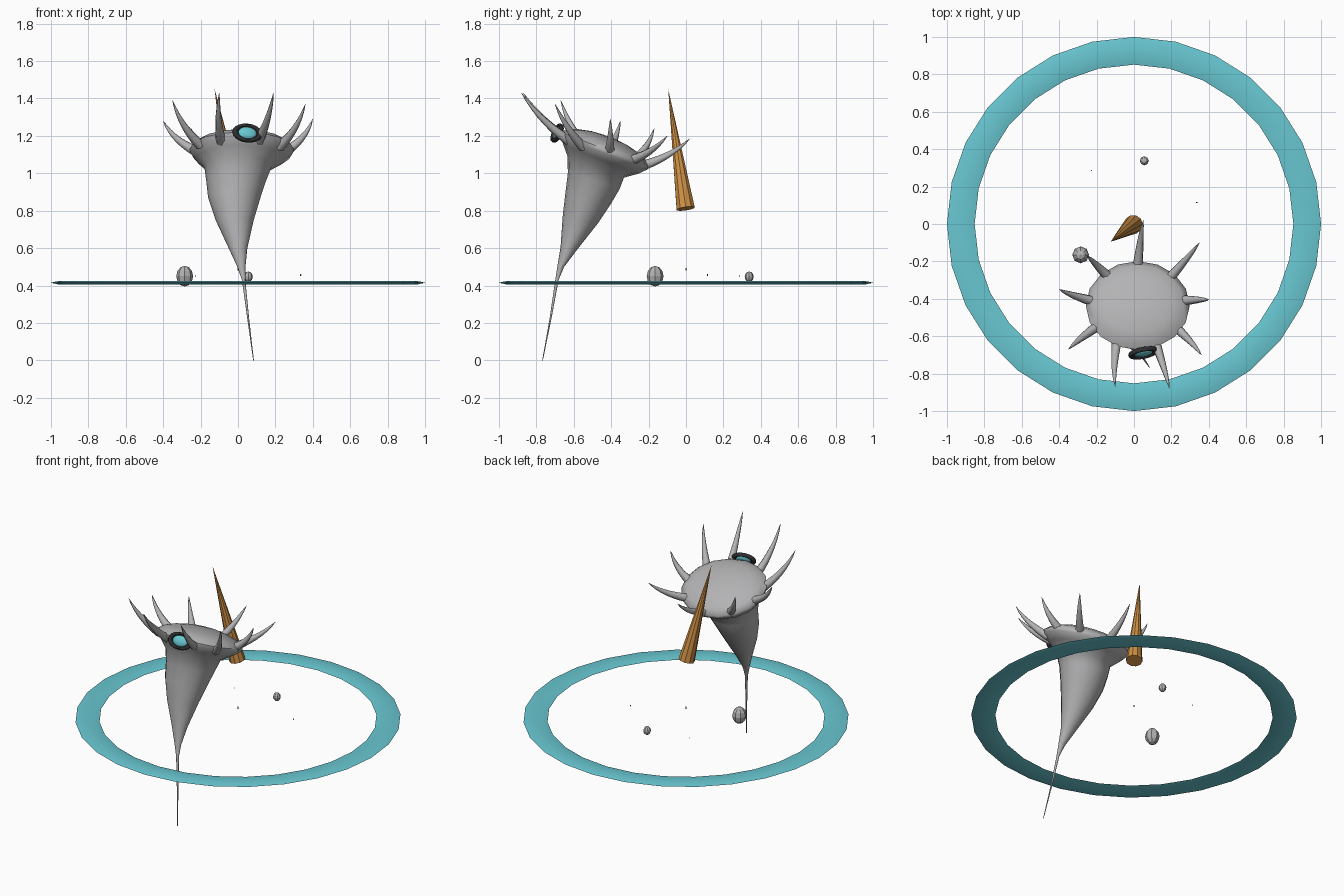
import bpy, bmesh, math
from mathutils import Vector, Matrix

if "Cube" in bpy.data.objects:
    bpy.data.objects.remove(bpy.data.objects["Cube"])


def material(name, rgb):
    m = bpy.data.materials.new(name)
    m.diffuse_color = (*rgb, 1)
    m.use_nodes = True
    m.node_tree.nodes["Principled BSDF"].inputs["Base Color"].default_value = m.diffuse_color
    return m


GREY = material("grey", (0.45, 0.45, 0.46))
TEAL = material("teal", (0.14, 0.57, 0.64))
AMBER = material("amber", (0.62, 0.28, 0.06))
DARK = material("charcoal", (0.025, 0.027, 0.03))


def make(name, bm, mat, smooth=None):
    bmesh.ops.recalc_face_normals(bm, faces=bm.faces)
    me = bpy.data.meshes.new(name)
    bm.to_mesh(me)
    bm.free()
    me.materials.append(mat)
    ob = bpy.data.objects.new(name, me)
    bpy.context.collection.objects.link(ob)
    if smooth:
        bpy.ops.object.select_all(action='DESELECT')
        bpy.context.view_layer.objects.active = ob
        ob.select_set(True)
        bpy.ops.object.shade_smooth_by_angle(angle=math.radians(smooth))
    return ob


def skin(loops, cap=True):
    """Join successive loops of points into one tube."""
    bm = bmesh.new()
    rows = [[bm.verts.new(p) for p in loop] for loop in loops]
    n = len(rows[0])
    for a, b in zip(rows, rows[1:]):
        for i in range(n):
            bm.faces.new((a[i], a[(i + 1) % n], b[(i + 1) % n], b[i]))
    if cap:
        bm.faces.new(rows[0])
        bm.faces.new(rows[-1])
    return bm


def ring(centre, u, v, n):
    return [Vector(centre) + u * math.cos(2 * math.pi * i / n)
            + v * math.sin(2 * math.pi * i / n) for i in range(n)]


def torus(major, minor_r, minor_z, segs, sides):
    loops = []
    for i in range(segs + 1):
        a = 2 * math.pi * i / segs
        out = Vector((math.cos(a), math.sin(a), 0))
        loops.append(ring(out * major, out * minor_r, Vector((0, 0, minor_z)), sides))
    bm = skin(loops, cap=False)
    bmesh.ops.remove_doubles(bm, verts=bm.verts, dist=1e-5)
    return bm


# Flat floating ring
bm = torus(0.926, 0.074, 0.01, 28, 6)
bmesh.ops.translate(bm, verts=bm.verts, vec=(0, 0, 0.415))
make("floor_ring", bm, TEAL, 30)

# Horn-shaped body: x, y, z, x radius, y radius, backward tilt in degrees
body = [
    (0.083, -0.767, 0.00, 0.002, 0.002, 0),
    (0.055, -0.725, 0.22, 0.005, 0.005, 0),
    (0.030, -0.690, 0.43, 0.009, 0.009, 0),
    (0.018, -0.670, 0.50, 0.022, 0.018, 3),
    (0.000, -0.625, 0.60, 0.050, 0.046, 6),
    (-0.018, -0.565, 0.75, 0.102, 0.096, 10),
    (-0.020, -0.522, 0.87, 0.140, 0.126, 14),
    (-0.010, -0.493, 0.96, 0.160, 0.145, 17),
    (0.000, -0.483, 1.035, 0.180, 0.162, 21),
    (0.012, -0.455, 1.075, 0.235, 0.215, 21),
    (0.020, -0.440, 1.11, 0.274, 0.250, 21),
    (0.020, -0.436, 1.13, 0.278, 0.254, 21),
    (0.020, -0.427, 1.156, 0.245, 0.222, 21),
    (0.020, -0.420, 1.175, 0.190, 0.172, 21),
    (0.020, -0.413, 1.190, 0.110, 0.100, 21),
    (0.020, -0.410, 1.195, 0.030, 0.030, 21),
]
loops = []
for x, y, z, rx, ry, tilt in body:
    t = math.radians(tilt)
    loops.append(ring((x, y, z), Vector((rx, 0, 0)),
                      Vector((0, math.cos(t), -math.sin(t))) * ry, 16))
make("horn_body", skin(loops), GREY, 60)

# Curved spikes around the crown: base, tip
spikes = [
    ((-0.23, -0.41, 1.12), (-0.40, -0.35, 1.28)),
    ((-0.20, -0.55, 1.15), (-0.35, -0.67, 1.39)),
    ((-0.09, -0.62, 1.17), (-0.10, -0.87, 1.43)),
    ((0.11, -0.62, 1.17), (0.19, -0.88, 1.43)),
    ((0.22, -0.55, 1.14), (0.36, -0.70, 1.37)),
    ((0.26, -0.41, 1.12), (0.40, -0.405, 1.29)),
    ((0.19, -0.29, 1.07), (0.35, -0.10, 1.20)),
    ((0.02, -0.23, 1.04), (0.05, 0.02, 1.185)),
    ((-0.14, -0.28, 1.07), (-0.25, -0.17, 1.24)),
]
for k, (b, t) in enumerate(spikes):
    b, t = Vector(b), Vector(t)
    out = Vector((b.x - 0.02, b.y + 0.44, 0)).normalized()
    mid = (b + t) / 2 + out * 0.035 - Vector((0, 0, 0.02))
    loops = []
    for j in range(8):
        s = j / 7
        p = b * (1 - s) ** 2 + mid * 2 * s * (1 - s) + t * s * s
        d = ((mid - b) * (1 - s) + (t - mid) * s).normalized()
        u = d.cross(Vector((-out.y, out.x, 0))).normalized()
        r = 0.027 * (1 - s) ** 0.8 + 0.001
        loops.append(ring(p, u * r, d.cross(u) * r, 7))
    make(f"crown_spike_{k + 1}", skin(loops), GREY, 60)

# Eye on the front of the crown
normal = Vector((0.2, -0.87, 0.42)).normalized()
side = Vector((1, 0, 0)).cross(normal).normalized()
across = side.cross(normal).normalized()
if across.x < 0:
    across.negate()
up = normal.cross(across)
place = Matrix.Translation((0.05, -0.689, 1.215)) @ Matrix((across, up, normal)).transposed().to_4x4()

bm = torus(0.068, 0.015, 0.014, 20, 8)
bmesh.ops.transform(bm, matrix=place @ Matrix.Diagonal((1, 0.66, 1, 1)), verts=bm.verts)
make("eye_rim", bm, DARK, 60)

bm = bmesh.new()
bmesh.ops.create_uvsphere(bm, u_segments=16, v_segments=8, radius=1)
bmesh.ops.transform(bm, matrix=place @ Matrix.Diagonal((0.052, 0.036, 0.016, 1)), verts=bm.verts)
make("eye_lens", bm, TEAL, 60)

bm = bmesh.new()
bmesh.ops.create_cone(bm, cap_ends=True, segments=20, radius1=0.066, radius2=0.066, depth=0.008)
bmesh.ops.transform(bm, matrix=place @ Matrix.Diagonal((1, 0.66, 1, 1)), verts=bm.verts)
make("eye_socket", bm, DARK)

# Leaning amber cone
base, tip = Vector((-0.003, -0.002, 0.811)), Vector((-0.125, -0.095, 1.45))
bm = bmesh.new()
bmesh.ops.create_cone(bm, cap_ends=True, segments=10, radius1=0.051, radius2=0.0,
                      depth=(tip - base).length)
rot = (tip - base).to_track_quat('Z', 'Y').to_matrix().to_4x4()
bmesh.ops.transform(bm, matrix=Matrix.Translation((base + tip) / 2) @ rot, verts=bm.verts)
make("leaning_cone", bm, AMBER)

# Floating pebbles and specks: name, centre, radius, height radius, colour
for name, c, r, h, mat in [
    ("large_pebble", (-0.285, -0.165, 0.45), 0.045, 0.055, GREY),
    ("small_pebble", (0.055, 0.338, 0.447), 0.024, 0.028, GREY),
    ("speck_left", (-0.228, 0.285, 0.451), 0.003, 0.004, DARK),
    ("speck_right", (0.335, 0.115, 0.456), 0.004, 0.005, DARK),
    ("speck_centre", (0.0, 0.0, 0.487), 0.004, 0.008, DARK),
]:
    bm = bmesh.new()
    bmesh.ops.create_uvsphere(bm, u_segments=8, v_segments=6, radius=1)
    bmesh.ops.transform(bm, matrix=Matrix.Translation(c) @ Matrix.Diagonal((r, r, h, 1)), verts=bm.verts)
    make(name, bm, mat)
